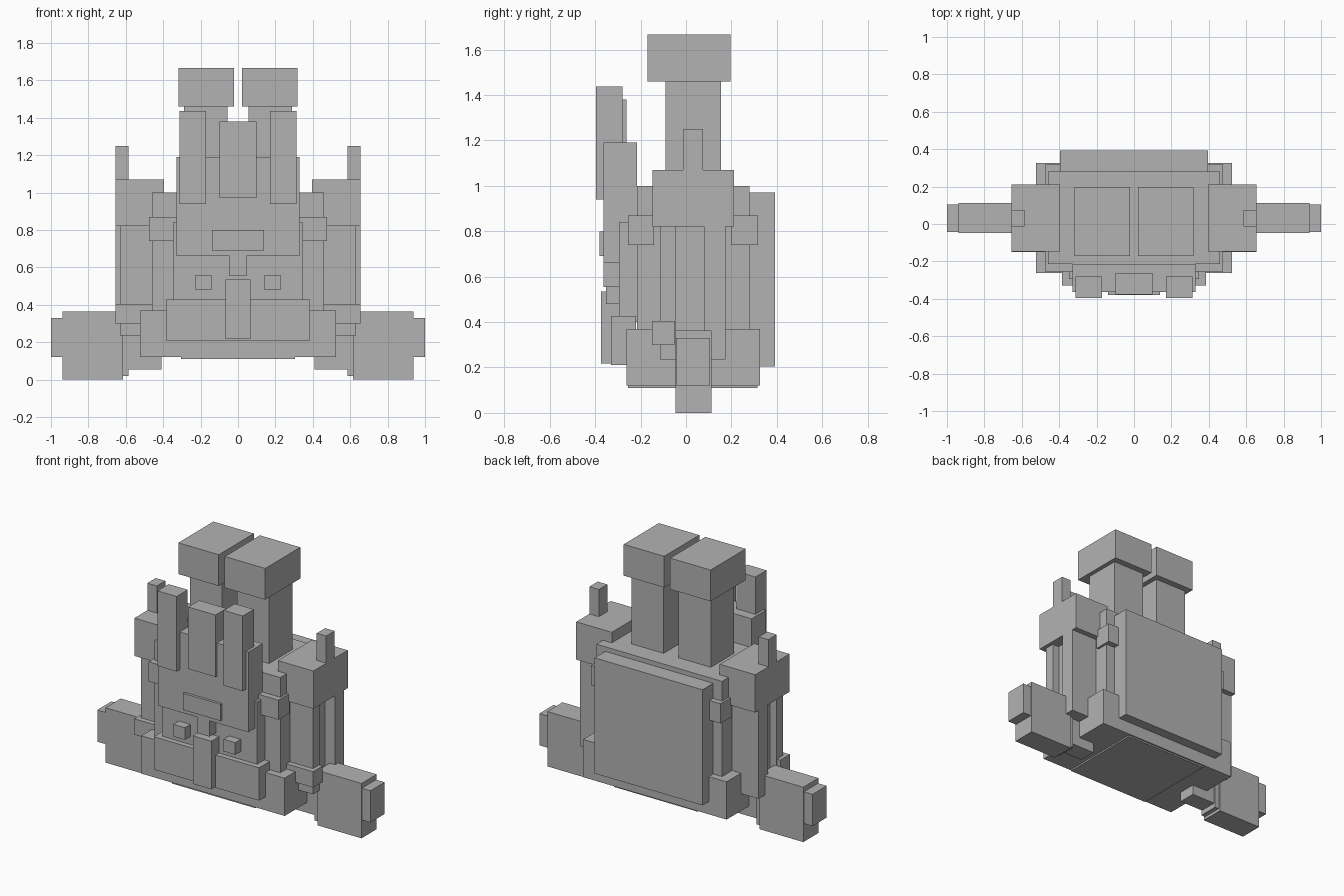
import bpy

cube = bpy.data.objects.get("Cube")
if cube:
    bpy.data.objects.remove(cube, do_unlink=True)

GREY = (0.45, 0.45, 0.45, 1.0)
mat = bpy.data.materials.new("plain grey")
mat.use_nodes = True
mat.diffuse_color = GREY
mat.node_tree.nodes["Principled BSDF"].inputs["Base Color"].default_value = GREY


def box(name, x, y, z):
    """Box spanning the given (low, high) ranges."""
    spans = (x, y, z)
    bpy.ops.mesh.primitive_cube_add(size=1, location=[(a + b) / 2 for a, b in spans])
    obj = bpy.context.object
    obj.name = name
    obj.scale = [b - a for a, b in spans]
    bpy.ops.object.transform_apply(location=False, rotation=False, scale=True)
    obj.data.materials.append(mat)
    return obj


def centred(name, half, y, z):
    """Box straddling the middle plane."""
    return box(name, (-half, half), y, z)


def pair(name, x, y, z):
    """The same box on the left and right sides."""
    box("left_" + name, x, y, z)
    box("right_" + name, (-x[1], -x[0]), y, z)


# Hull
centred("main_body", 0.46, (-0.215, 0.28), (0.3, 1.0))
centred("base_block", 0.525, (-0.262, 0.325), (0.12, 0.37))
centred("underside_plate", 0.305, (-0.255, 0.315), (0.11, 0.13))
centred("back_plate", 0.395, (0.27, 0.392), (0.205, 0.97))
pair("front_bracket", (0.33, 0.475), (-0.255, -0.14), (0.74, 0.87))
pair("rear_bracket", (0.38, 0.475), (0.2, 0.317), (0.74, 0.87))

# Chimneys on top
pair("chimney", (0.055, 0.29), (-0.09, 0.155), (0.98, 1.47))
pair("chimney_cap", (0.022, 0.318), (-0.17, 0.197), (1.46, 1.667))

# Front face with crest
centred("face_backing", 0.347, (-0.295, -0.2), (0.4, 0.84))
centred("brow_plate", 0.33, (-0.363, -0.215), (0.66, 1.19))
centred("nose", 0.045, (-0.363, -0.28), (0.555, 0.67))
centred("visor", 0.138, (-0.38, -0.35), (0.69, 0.80))
centred("middle_crest", 0.1, (-0.378, -0.263), (0.97, 1.38))
pair("side_crest", (0.172, 0.312), (-0.396, -0.28), (0.94, 1.437))
pair("eye", (0.142, 0.227), (-0.353, -0.28), (0.48, 0.56))
centred("jaw_plate", 0.385, (-0.33, -0.22), (0.21, 0.427))
centred("chin_bar", 0.068, (-0.375, -0.28), (0.217, 0.535))

# Side pods: cap, fin, legs and groove between them
pair("pod_cap", (0.395, 0.655), (-0.148, 0.212), (0.82, 1.07))
pair("pod_fin", (0.585, 0.655), (-0.013, 0.075), (1.06, 1.25))
pair("pod_front_leg", (0.44, 0.63), (-0.115, -0.045), (0.235, 0.83))
pair("pod_core", (0.44, 0.582), (-0.05, 0.085), (0.235, 0.83))
pair("pod_rear_leg", (0.44, 0.655), (0.08, 0.175), (0.235, 0.83))
pair("pod_foot_band", (0.44, 0.655), (-0.15, -0.05), (0.3, 0.405))

# Outriggers
pair("outrigger_strut", (0.41, 0.595), (-0.03, 0.09), (0.053, 0.24))
pair("outrigger_collar", (0.585, 0.62), (-0.035, 0.1), (0.02, 0.34))
pair("outrigger", (0.615, 0.937), (-0.047, 0.112), (0.0, 0.363))
pair("outrigger_tip", (0.93, 1.0), (-0.043, 0.105), (0.12, 0.33))
